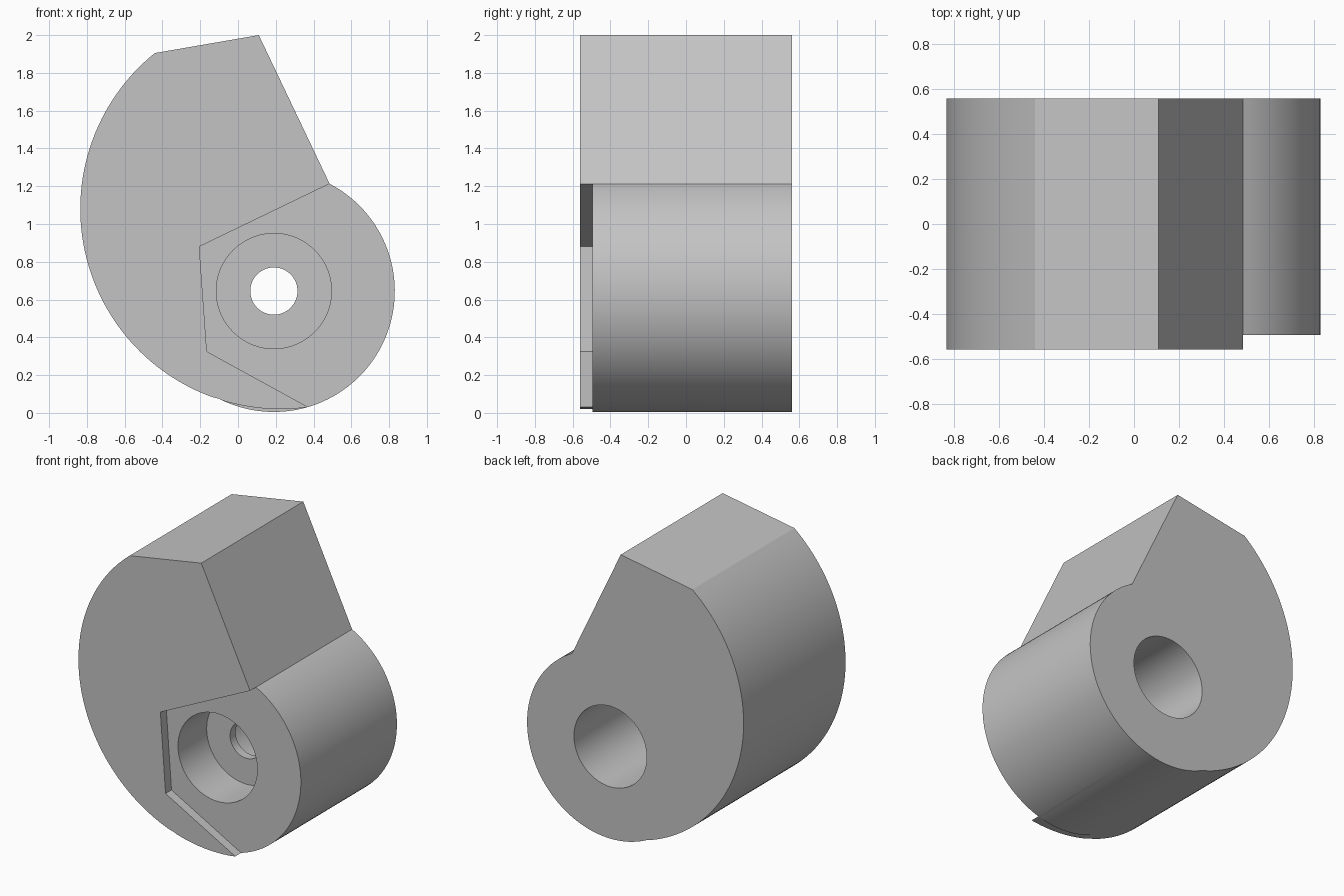
import bpy, bmesh
from math import sin, cos, radians, tau
from mathutils import Vector

if "Cube" in bpy.data.objects:
    bpy.data.objects.remove(bpy.data.objects["Cube"], do_unlink=True)

HUB, HUB_R = (0.19, 0.645), 0.64
CAM, CAM_R = (0.225, 1.08), 1.06
FRONT, FACE, BACK = -0.56, -0.495, 0.56


def arc(centre, radius, start, end, steps):
    """Points along an arc in the x-z plane, angles in degrees."""
    angles = [radians(start + (end - start) * i / steps) for i in range(steps + 1)]
    return [(centre[0] + radius * cos(a), centre[1] + radius * sin(a)) for a in angles]


def new_object(name, bm):
    bmesh.ops.recalc_face_normals(bm, faces=bm.faces)
    mesh = bpy.data.meshes.new(name)
    bm.to_mesh(mesh)
    bm.free()
    obj = bpy.data.objects.new(name, mesh)
    bpy.context.collection.objects.link(obj)
    return obj


def prism(name, outline, y0, y1):
    """Extrude an x-z outline along y."""
    bm = bmesh.new()
    face = bm.faces.new([bm.verts.new((x, y0, z)) for x, z in outline])
    grown = bmesh.ops.extrude_face_region(bm, geom=[face])["geom"]
    moved = [v for v in grown if isinstance(v, bmesh.types.BMVert)]
    bmesh.ops.translate(bm, verts=moved, vec=(0, y1 - y0, 0))
    return new_object(name, bm)


def lathe(name, profile, centre, steps=72):
    """Turn (radius, y) points about the y axis through centre."""
    bm = bmesh.new()
    rings = [[bm.verts.new((centre[0] + r * cos(tau * i / steps), y,
                            centre[1] + r * sin(tau * i / steps)))
              for i in range(steps)] for r, y in profile]
    for a, b in zip(rings, rings[1:]):
        for i in range(steps):
            j = (i + 1) % steps
            bm.faces.new((a[i], a[j], b[j], b[i]))
    bm.faces.new(rings[0])
    bm.faces.new(rings[-1])
    return new_object(name, bm)


def cut(obj, cutter):
    cutter.hide_render = True
    mod = obj.modifiers.new("cut", "BOOLEAN")
    mod.operation, mod.solver, mod.object = "DIFFERENCE", "EXACT", cutter
    bpy.context.view_layer.objects.active = obj
    bpy.ops.object.modifier_apply(modifier=mod.name)
    bpy.data.objects.remove(cutter, do_unlink=True)


# Body: round hub flowing into the larger cam curve, with a flat-topped horn
hub_arc = arc(HUB, HUB_R, 62.55, -116.9, 64)
cam_arc = arc(CAM, CAM_R, -107.9, -231.1, 56)
body = prism("cam_body", [(0.11, 2.0)] + hub_arc + cam_arc[1:], FRONT, BACK)

# Shallow angled recess across the front of the hub
lip = arc(CAM, CAM_R, -82, -107.9, 12)
recess = [(1.175, 1.546), (-0.205, 0.88), (-0.165, 0.325)] + lip
recess += [(lip[-1][0], -0.2), (1.175, -0.2)]
cut(body, prism("recess_cutter", recess, FRONT - 0.2, FACE))

# Stepped bore: front counterbore, thin web with a small hole, deep rear bore
bore = [(0.305, -0.8), (0.305, -0.18), (0.125, -0.18),
        (0.125, -0.12), (0.28, -0.12), (0.28, 0.8)]
cut(body, lathe("bore_cutter", bore, HUB))

# Plain grey finish
grey = bpy.data.materials.new("light_grey")
grey.use_nodes = True
colour = (0.55, 0.55, 0.55, 1)
grey.diffuse_color = colour
grey.node_tree.nodes["Principled BSDF"].inputs["Base Color"].default_value = colour
body.data.materials.clear()
body.data.materials.append(grey)

bpy.ops.object.select_all(action="DESELECT")
body.select_set(True)
bpy.context.view_layer.objects.active = body
bpy.ops.object.shade_smooth_by_angle(angle=radians(20))
